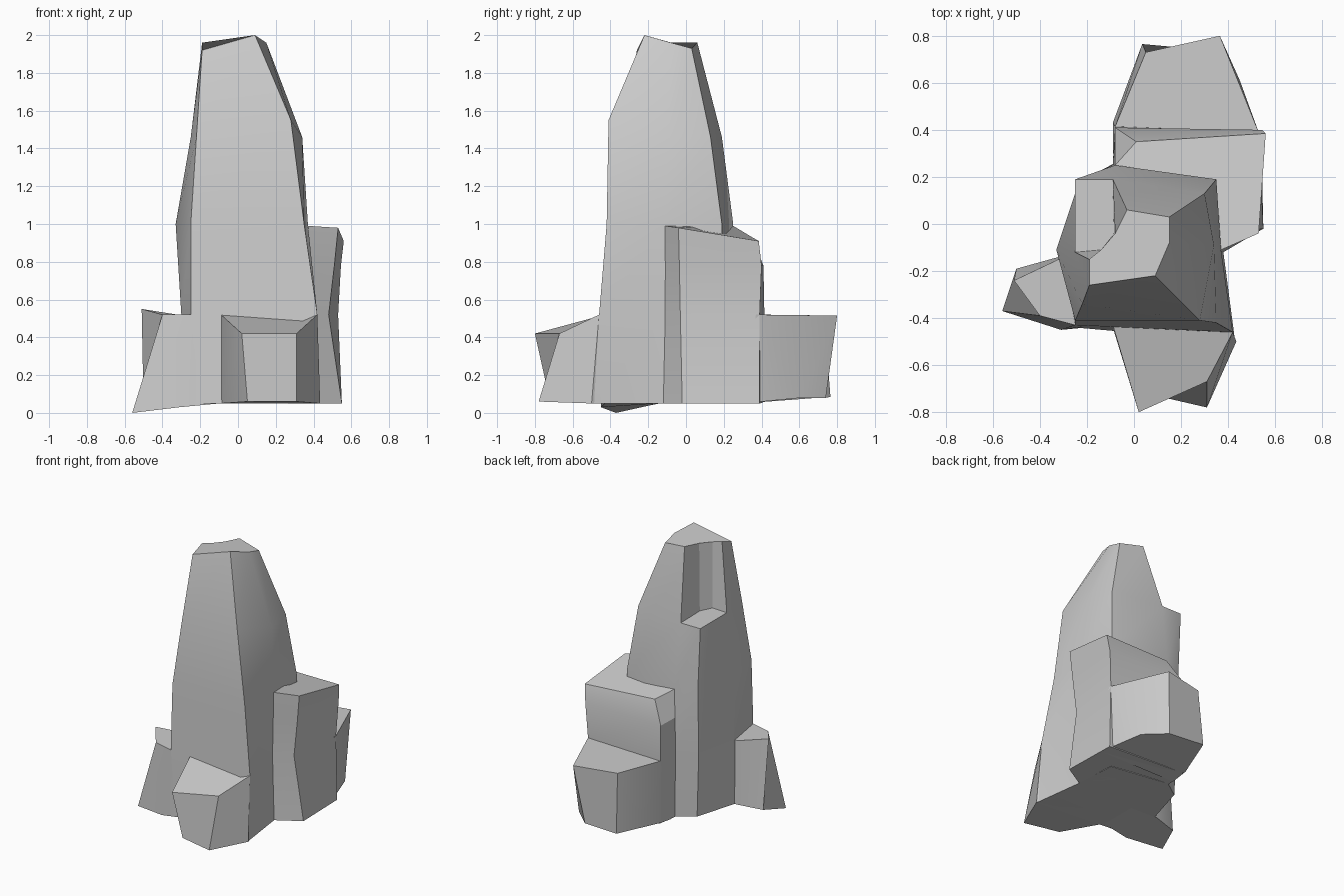
import bpy, bmesh


def loft(bm, rings, bottom=True, top=True):
    """Join rings of corner points with side faces and optional caps."""
    vs = [[bm.verts.new(p) for p in r] for r in rings]
    n = len(vs[0])
    for a, b in zip(vs, vs[1:]):
        for i in range(n):
            j = (i + 1) % n
            bm.faces.new((a[i], a[j], b[j], b[i]))
    if bottom:
        bm.faces.new(vs[0][::-1])
    if top:
        bm.faces.new(vs[-1])


def finish(bm, name):
    bmesh.ops.remove_doubles(bm, verts=bm.verts, dist=0.001)
    bmesh.ops.recalc_face_normals(bm, faces=bm.faces)
    me = bpy.data.meshes.new(name)
    bm.to_mesh(me)
    bm.free()
    ob = bpy.data.objects.new(name, me)
    bpy.context.collection.objects.link(ob)
    bpy.context.view_layer.objects.active = ob
    ob.select_set(True)
    bpy.ops.object.shade_smooth_by_angle(angle=0.4)
    ob.select_set(False)


def rock(name, *rings):
    bm = bmesh.new()
    loft(bm, rings)
    finish(bm, name)


# Central spire: front left, front right, right, back right, back, back left, left
base = [(-.25, -.44, .05), (.43, -.50, .05), (.38, -.12, .05), (.36, .19, .05),
        (-.08, .26, .05), (-.21, .17, .05), (-.30, -.14, .05)]
low = [(-.25, -.43, .52), (.42, -.46, .52), (.36, -.11, .52), (.35, .19, .52),
       (-.09, .25, .52), (-.23, .18, .52), (-.30, -.13, .52)]
mid = [(-.25, -.41, 1.0), (.35, -.42, 1.0), (.37, -.11, 1.0), (.35, .19, 1.0),
       (-.08, .25, 1.0), (-.23, .19, 1.0), (-.33, -.11, 1.0)]
high = [(-.22, -.34, 1.46), (.28, -.41, 1.55), (.34, -.09, 1.46), (.30, .13, 1.46),
        (-.09, .19, 1.46), (-.25, .19, 1.46), (-.25, -.12, 1.46)]
# Crown steps in behind the back-left ledge
step = [(-.085, -.04, 1.46), (-.14, -.11, 1.47)]
crown_low = high[:5] + step + high[6:]
crown_top = [(-.19, -.26, 1.92), (.09, -.22, 2.0), (.15, -.08, 1.96), (.15, .03, 1.93),
             (-.03, .06, 1.96), (-.08, -.04, 1.96), (-.14, -.11, 1.96), (-.19, -.15, 1.96)]
bm = bmesh.new()
loft(bm, [base, low, mid, high], top=False)
loft(bm, [crown_low, crown_top], bottom=False)
bm.faces.new([bm.verts.new(p) for p in high[4:] + step[::-1]])
finish(bm, "spire")

# Block on the right and back, about half the spire height
rock("tall_side_block",
     [(.38, -.12, .05), (.55, -.02, .05), (.54, .39, .05), (-.08, .42, .06), (-.09, .26, .05), (.2, .1, .05)],
     [(.36, -.11, .52), (.48, -.03, .52), (.53, .39, .52), (-.08, .415, .52), (-.09, .25, .52), (.2, .1, .52)],
     [(.365, -.11, .78), (.51, -.035, .78), (.545, .40, .78), (-.08, .41, .78), (-.085, .25, .78), (.2, .1, .78)],
     [(.37, -.11, .99), (.53, -.04, .98), (.56, .385, .91), (.01, .35, .93), (-.08, .25, .99), (.2, .1, .99)])

# Low boulder at the back
rock("back_boulder",
     [(-.09, .30, .05), (.54, .30, .05), (.45, .61, .08), (.31, .74, .08), (.035, .765, .085), (-.09, .43, .07)],
     [(-.08, .30, .52), (.53, .37, .52), (.53, .39, .52), (.365, .80, .515), (.05, .73, .515), (-.08, .415, .52)])

# Low boulder at the front
rock("front_boulder",
     [(-.09, -.35, .05), (-.09, -.44, .05), (.05, -.72, .06), (.31, -.78, .06), (.435, -.50, .05), (.36, -.35, .05)],
     [(-.09, -.35, .52), (-.09, -.43, .52), (.02, -.80, .42), (.31, -.67, .42), (.42, -.46, .52), (.36, -.35, .52)])

# Leaning spur at the front left
rock("left_spur",
     [(-.10, -.15, .05), (-.32, -.14, .05), (-.50, -.19, .04), (-.56, -.37, .0), (-.31, -.45, .03), (-.10, -.43, .05)],
     [(-.10, -.15, .52), (-.32, -.15, .52), (-.51, -.24, .55), (-.40, -.39, .52), (-.25, -.43, .52), (-.10, -.42, .52)])
